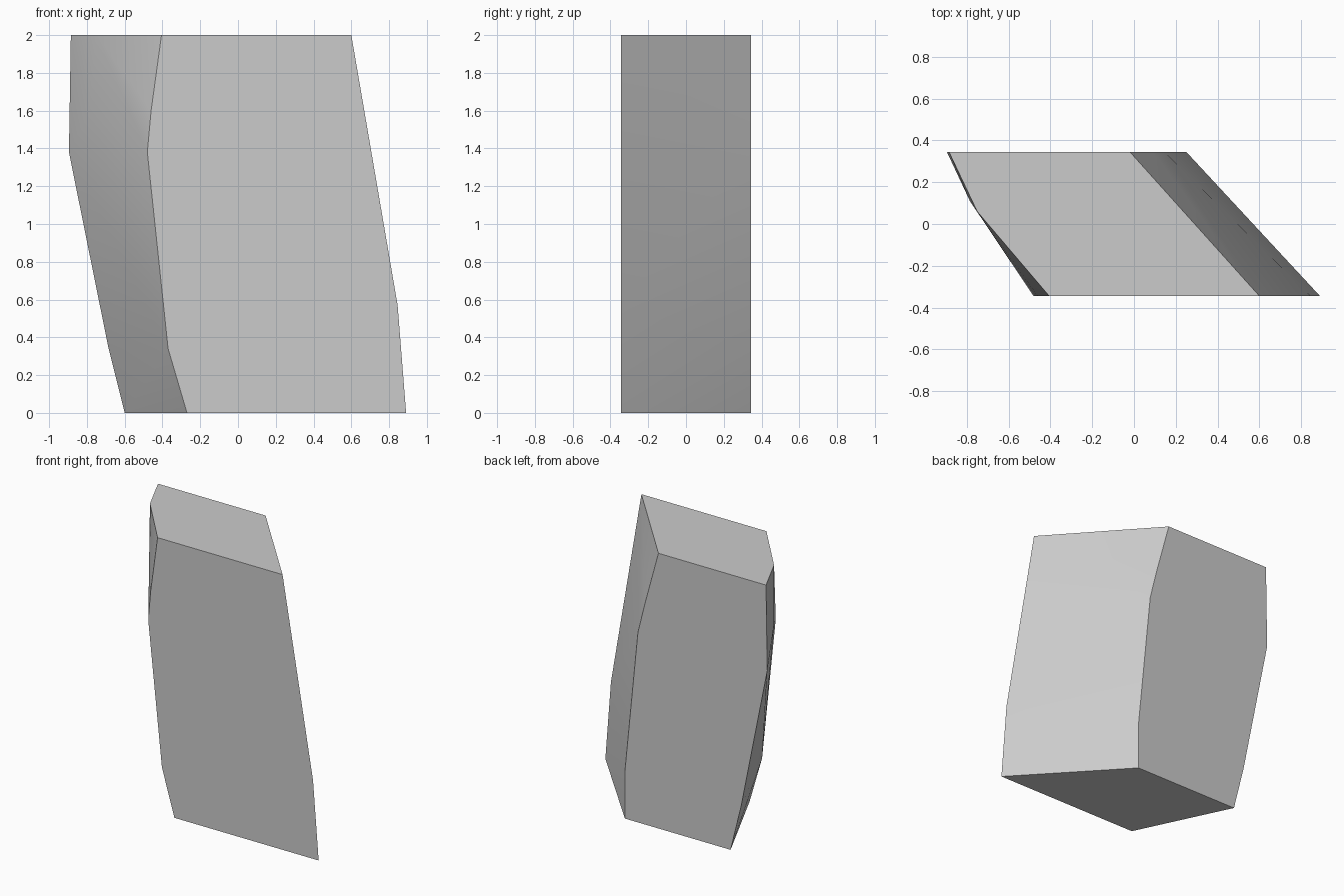
import bpy
import bmesh
import math

cube = bpy.data.objects.get("Cube")
if cube:
    bpy.data.objects.remove(cube, do_unlink=True)

DEPTH = 0.345

# Outlines of the two flat faces, as (x, z)
front_outline = [(-0.27, 0), (-0.37, 0.34), (-0.48, 1.38), (-0.46, 1.6),
                 (-0.405, 2), (0.6, 2), (0.845, 0.57), (0.89, 0)]
back_outline = [(-0.6, 0), (-0.685, 0.34), (-0.895, 1.38), (-0.885, 2),
                (-0.02, 2), (0.09, 1.6), (0.145, 1.38), (0.25, 0.34), (0.25, 0)]

# Crease along the bulging side, as (x, y, z)
side_crease = [(-0.75, 0.06, 2), (-0.785, 0.11, 1.6)]

# Wrap the outlines and crease in one faceted block
bm = bmesh.new()
for y, outline in ((-DEPTH, front_outline), (DEPTH, back_outline)):
    for x, z in outline:
        bm.verts.new((x, y, z))
for point in side_crease:
    bm.verts.new(point)
hull = bmesh.ops.convex_hull(bm, input=bm.verts)
bmesh.ops.delete(bm, geom=list({v for v in hull["geom_interior"] if isinstance(v, bmesh.types.BMVert)}),
                 context='VERTS')

# Merge the flat areas into single faces
bmesh.ops.dissolve_limit(bm, angle_limit=math.radians(0.5), verts=bm.verts, edges=bm.edges)
bmesh.ops.recalc_face_normals(bm, faces=bm.faces)
mesh = bpy.data.meshes.new("stone_block")
bm.to_mesh(mesh)
bm.free()

block = bpy.data.objects.new("stone_block", mesh)
bpy.context.collection.objects.link(block)

# Plain grey stone
grey = bpy.data.materials.new("stone_grey")
grey.use_nodes = True
colour = (0.6, 0.6, 0.6, 1)
grey.diffuse_color = colour
grey.node_tree.nodes["Principled BSDF"].inputs["Base Color"].default_value = colour
mesh.materials.append(grey)

# Soft sides with crisp outer edges
bpy.ops.object.select_all(action='DESELECT')
block.select_set(True)
bpy.context.view_layer.objects.active = block
bpy.ops.object.shade_smooth_by_angle(angle=math.radians(30))
